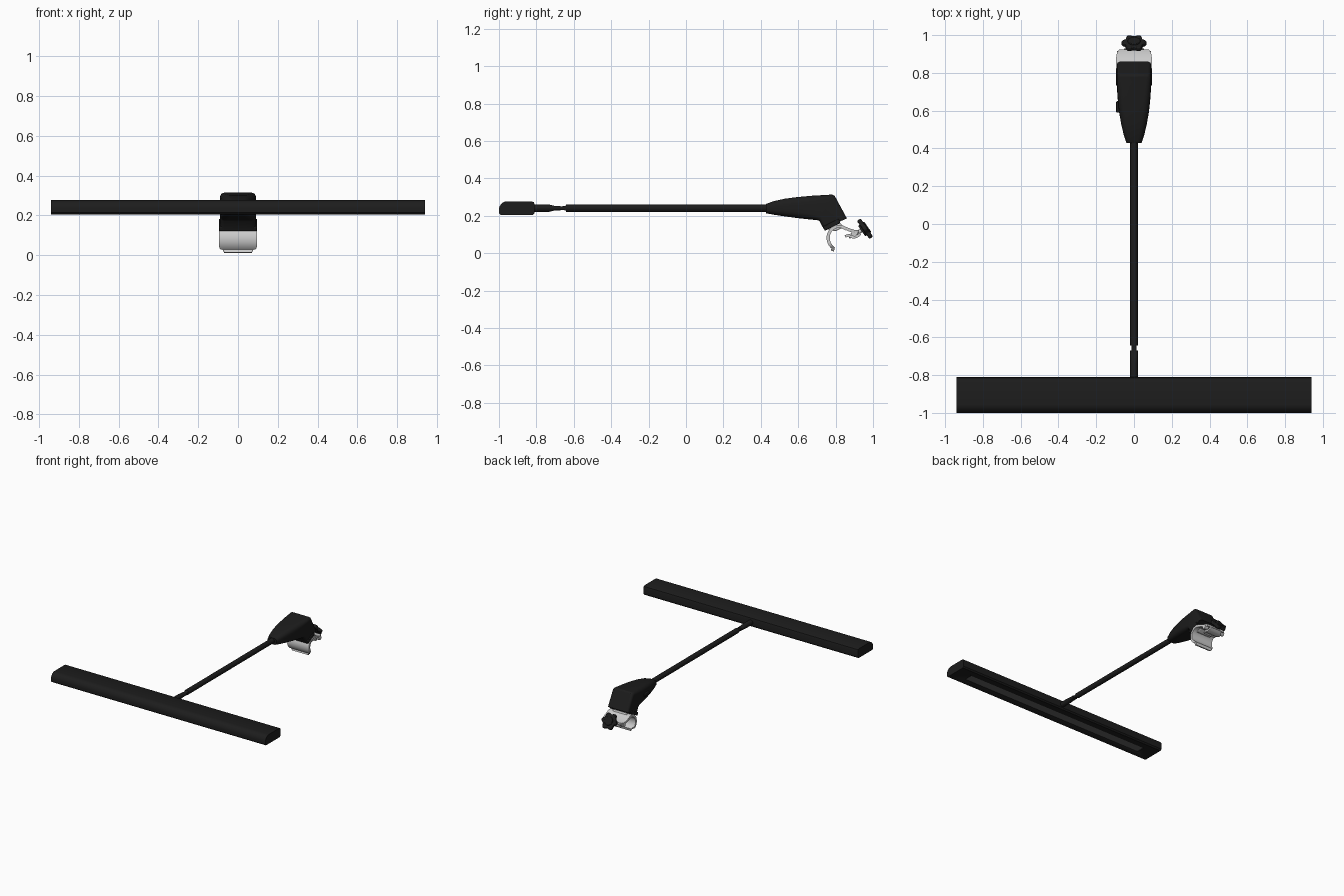
import bpy, bmesh
from math import sin, cos, pi, radians
from mathutils import Vector

if "Cube" in bpy.data.objects:
    bpy.data.objects.remove(bpy.data.objects["Cube"])


def material(name, c):
    m = bpy.data.materials.new(name)
    m.diffuse_color = (c, c, c, 1)
    m.use_nodes = True
    m.node_tree.nodes["Principled BSDF"].inputs["Base Color"].default_value = m.diffuse_color
    return m


BLACK = material("black", 0.012)
METAL = material("pale_metal", 0.6)
GREY = material("lens_grey", 0.12)


def finish(name, bm, mat, bevel=0, angle=35):
    bmesh.ops.recalc_face_normals(bm, faces=bm.faces)
    me = bpy.data.meshes.new(name)
    bm.to_mesh(me)
    bm.free()
    ob = bpy.data.objects.new(name, me)
    bpy.context.collection.objects.link(ob)
    me.materials.append(mat)
    if bevel:
        b = ob.modifiers.new("bevel", 'BEVEL')
        b.width, b.segments, b.limit_method = bevel, 2, 'ANGLE'
    bpy.ops.object.select_all(action='DESELECT')
    ob.select_set(True)
    bpy.context.view_layer.objects.active = ob
    bpy.ops.object.shade_smooth_by_angle(angle=radians(angle))
    return ob


def skin(name, rings, mat, bevel=0, angle=35):
    """Bridge a list of equal closed rings and cap both ends."""
    bm = bmesh.new()
    rows = [[bm.verts.new(p) for p in r] for r in rings]
    n = len(rows[0])
    for a, b in zip(rows, rows[1:]):
        for i in range(n):
            bm.faces.new((a[i], a[(i + 1) % n], b[(i + 1) % n], b[i]))
    bm.faces.new(rows[0])
    bm.faces.new(rows[-1])
    return finish(name, bm, mat, bevel, angle)


def section(top, bottom, w, r):
    """Rounded rectangle whose vertical axis runs from bottom to top (y, z)."""
    t, b = Vector((0, *top)), Vector((0, *bottom))
    mid, h = (t + b) / 2, (t - b).length / 2
    up = (t - b).normalized()
    r = min(r, w, h)
    ring = []
    for k, (sx, sz) in enumerate(((1, 1), (-1, 1), (-1, -1), (1, -1))):
        for j in range(6):
            a = (k + j / 5 * 0.999) * pi / 2
            ring.append(mid + Vector((sx * (w - r) + r * cos(a), 0, 0))
                        + up * (sz * (h - r) + r * sin(a)))
    return ring


def extrude(name, pts, x0, x1, mat, bevel=0):
    return skin(name, [[(x, y, z) for y, z in pts] for x in (x0, x1)], mat, bevel)


def rod(name, a, b, r, mat, n=24, lobes=0, bevel=0):
    a, b = Vector((0, *a)), Vector((0, *b))
    d = (b - a).normalized()
    u = Vector((1, 0, 0))
    v = d.cross(u)
    ring = []
    for i in range(n):
        t = 2 * pi * i / n
        q = r * (1 - (0.11 * (1 - cos(lobes * t)) if lobes else 0))
        ring.append(u * q * cos(t) + v * q * sin(t))
    return skin(name, [[p + c for p in ring] for c in (a, b)], mat, bevel, 40)


def ribbon(name, path, widths, thick, mat):
    """Bent plate following a (y, z) path, with its own width at each point."""
    rings = []
    for i, (p, w) in enumerate(zip(path, widths)):
        t = Vector(path[min(i + 1, len(path) - 1)]) - Vector(path[max(i - 1, 0)])
        n = Vector((-t.y, t.x)).normalized() * thick / 2
        o, q = Vector(p) + n, Vector(p) - n
        rings.append([(-w, *o), (w, *o), (w, *q), (-w, *q)])
    return skin(name, rings, mat)


# Lamp head: extruded profile with a big round on the front top edge
front = [(-0.955 - 0.045 * sin(a), 0.233 + 0.045 * cos(a))
         for a in [i * pi / 16 for i in range(9)]]
head = extrude("lamp_head", front + [(-1.0, 0.214), (-0.991, 0.205), (-0.82, 0.205),
               (-0.81, 0.215), (-0.81, 0.262), (-0.814, 0.273), (-0.825, 0.278)],
               -0.94, 0.94, BLACK)


def box(y0, y1, z0, z1):
    return [(y0, z0), (y1, z0), (y1, z1), (y0, z1)]


# Recess in the underside and the light panel inside it
cut = extrude("panel_cutter", box(-0.94, -0.87, 0.19, 0.212), -0.82, 0.82, BLACK)
cut.hide_render = True
cut.hide_set(True)
boo = head.modifiers.new("recess", 'BOOLEAN')
boo.object, boo.operation = cut, 'DIFFERENCE'
extrude("light_panel", box(-0.94, -0.87, 0.2085, 0.214), -0.82, 0.82, GREY)

# Arm: socket flattening into a tongue, then the long tube
Z = 0.241
skin("head_joint", [section((y, Z + h), (y, Z - h), w, 0.02) for y, h, w in (
    (-0.815, 0.02, 0.02), (-0.735, 0.02, 0.02), (-0.70, 0.012, 0.02), (-0.67, 0.011, 0.02))], BLACK)
skin("joint_tongue", [section((y, Z + h), (y, Z - h), 0.013, 0.006) for y, h in (
    (-0.68, 0.009), (-0.65, 0.011), (-0.63, 0.018))], BLACK)
rod("arm_tube", (-0.642, Z), (0.45, Z), 0.02, BLACK)

# Driver housing: lofted sections that fan round to face the clamp
skin("housing", [section(t, b, w, r) for t, b, w, r in (
    ((0.428, 0.264), (0.428, 0.214), 0.040, 0.022),
    ((0.47, 0.279), (0.47, 0.206), 0.054, 0.028),
    ((0.53, 0.292), (0.53, 0.197), 0.068, 0.032),
    ((0.60, 0.301), (0.59, 0.189), 0.079, 0.034),
    ((0.68, 0.308), (0.65, 0.182), 0.086, 0.032),
    ((0.75, 0.312), (0.69, 0.178), 0.089, 0.028),
    ((0.782, 0.314), (0.708, 0.176), 0.090, 0.024),
    ((0.795, 0.307), (0.714, 0.172), 0.090, 0.022),
    ((0.86, 0.187), (0.737, 0.128), 0.090, 0.018))], BLACK, angle=28)
extrude("housing_collar", [(0.732, 0.143), (0.742, 0.12), (0.826, 0.162), (0.816, 0.184)],
        -0.096, 0.096, BLACK, 0.004)
extrude("side_switch", [(0.59, 0.23), (0.65, 0.23), (0.65, 0.255), (0.59, 0.255)],
        -0.094, -0.07, BLACK, 0.004)

# Clamp: saddle block, hook, hinged jaw
extrude("clamp_saddle", [(0.757, 0.128), (0.80, 0.118), (0.84, 0.138), (0.826, 0.163)],
        -0.06, 0.06, METAL, 0.004)
C = (0.818, 0.082)
N = 28
hook = [(C[0] + 0.058 * cos(a), C[1] + 0.062 * sin(a))
        for a in [radians(238 - i * 190 / N) for i in range(N + 1)]]
hook[0:0] = [(0.782, 0.012)]
widths = [0.068, 0.079, 0.086, 0.091, 0.094] + [0.095] * (len(hook) - 5)
ribbon("clamp_hook", hook, widths, 0.017, METAL)
ribbon("clamp_arm", [(0.852, 0.135), (0.875, 0.124), (0.905, 0.116), (0.925, 0.116)],
       [0.095, 0.095, 0.09, 0.078], 0.016, METAL)
jaw = [(0.85, 0.09), (0.868, 0.096), (0.885, 0.088), (0.90, 0.085), (0.918, 0.092), (0.932, 0.105)]
ribbon("clamp_jaw", jaw, [0.05, 0.055, 0.06, 0.06, 0.055, 0.045], 0.014, METAL)
for s in (-1, 1):
    rx = sorted((s * 0.06, s * 0.09))
    extrude("hinge_knuckle", [(0.9 + 0.016 * cos(i * pi / 8), 0.106 + 0.016 * sin(i * pi / 8))
            for i in range(16)], *rx, METAL)

# Tightening bolt and six-lobed knob
rod("clamp_bolt", (0.87, 0.088), (0.95, 0.127), 0.011, METAL, 16)
axis = Vector((0.82, 0.57)).normalized()
k = Vector((0.957, 0.131))
rod("knob", k - axis * 0.012, k + axis * 0.012, 0.066, BLACK, 72, 6, 0.005)
rod("knob_hub", k - axis * 0.022, k + axis * 0.018, 0.034, BLACK, 24, 0, 0.003)
